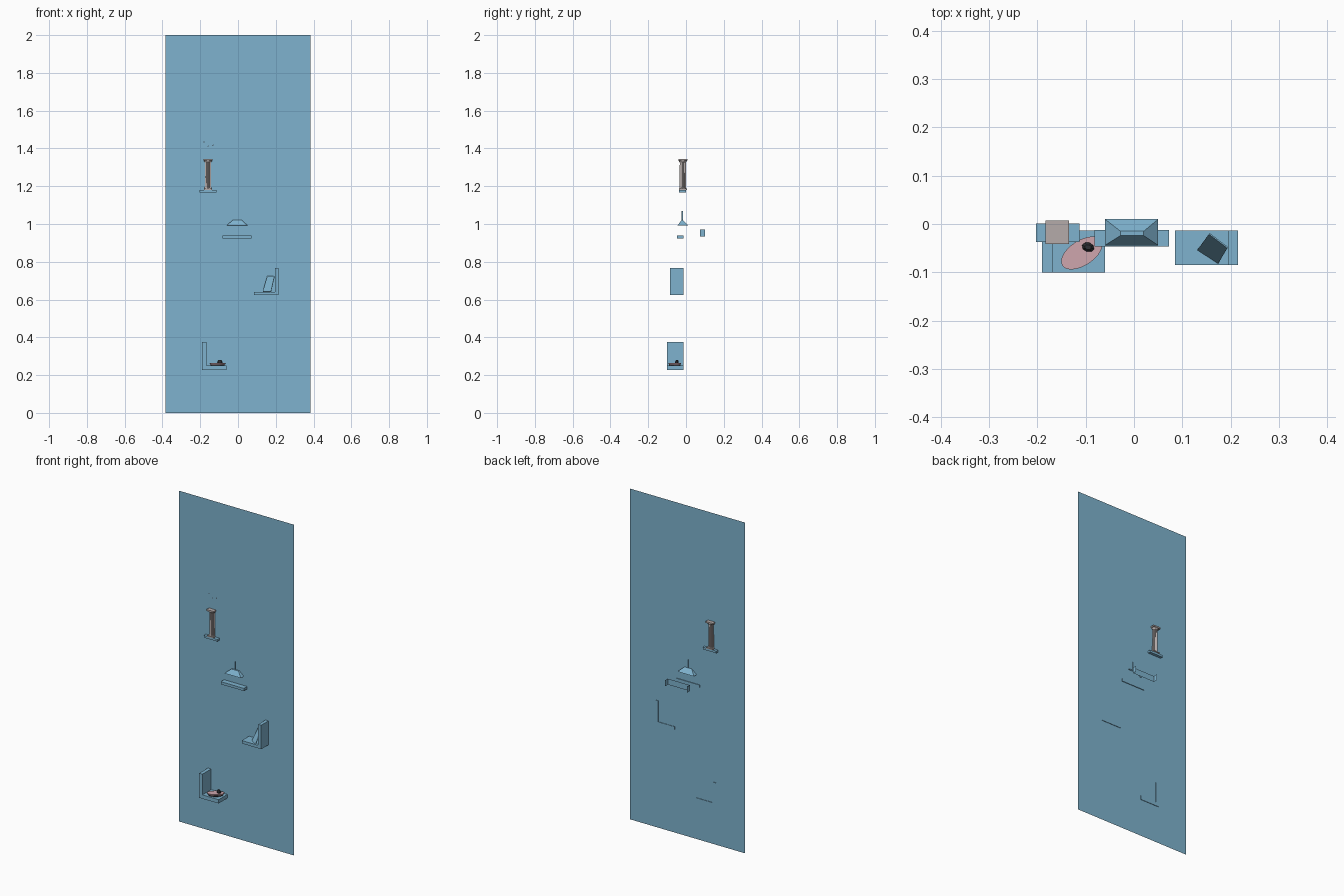
import bpy, bmesh, math
from mathutils import Matrix, Vector

if "Cube" in bpy.data.objects:
    bpy.data.objects.remove(bpy.data.objects["Cube"])


def material(name, rgb):
    m = bpy.data.materials.new(name)
    m.diffuse_color = (*rgb, 1)
    m.use_nodes = True
    m.node_tree.nodes["Principled BSDF"].inputs["Base Color"].default_value = m.diffuse_color
    return m


BLUE = material("blue", (0.21, 0.45, 0.62))
STONE = material("stone", (0.46, 0.41, 0.40))
PINK = material("pink", (0.62, 0.38, 0.42))
DARK = material("dark", (0.03, 0.03, 0.035))
WALL_Y = -0.016


def mesh(name, verts, faces, mat):
    me = bpy.data.meshes.new(name)
    me.from_pydata(verts, [], faces)
    me.materials.append(mat)
    ob = bpy.data.objects.new(name, me)
    bpy.context.collection.objects.link(ob)
    return ob


def prism(name, profile, y0, y1, mat):
    """Extrude an x/z outline along y."""
    n = len(profile)
    verts = [(x, y, z) for y in (y0, y1) for x, z in profile]
    faces = [tuple(range(n)), tuple(range(2 * n - 1, n - 1, -1))]
    faces += [(i, n + i, n + (i + 1) % n, (i + 1) % n) for i in range(n)]
    return mesh(name, verts, faces, mat)


def box(name, x0, x1, y0, y1, z0, z1, mat):
    return prism(name, [(x0, z0), (x1, z0), (x1, z1), (x0, z1)], y0, y1, mat)


def rings(name, center, levels, mat, n=24, flute=0.0, stretch=(1, 1), turn=0):
    """Stack of (radius, z) rings, optionally fluted or stretched to an oval."""
    rot = Matrix.Rotation(turn, 3, 'Z')
    verts, faces = [], []
    for r, z in levels:
        for i in range(n):
            a = 2 * math.pi * i / n
            k = r - (flute if i % 2 else 0)
            p = rot @ Vector((k * math.cos(a) * stretch[0], k * math.sin(a) * stretch[1], 0))
            verts.append((center[0] + p.x, center[1] + p.y, z))
    for j in range(len(levels) - 1):
        for i in range(n):
            k = (i + 1) % n
            faces.append((j * n + i, j * n + k, (j + 1) * n + k, (j + 1) * n + i))
    faces.append(tuple(range(n - 1, -1, -1)))
    last = (len(levels) - 1) * n
    faces.append(tuple(range(last, last + n)))
    return mesh(name, verts, faces, mat)


# Thin back panel
mesh("back_panel", [(-0.385, WALL_Y, 0), (0.385, WALL_Y, 0), (0.385, WALL_Y, 2), (-0.385, WALL_Y, 2)],
     [(0, 1, 2, 3)], BLUE)

# L-shaped shelves
prism("lower_l_shelf", [(-0.19, 0.227), (-0.06, 0.227), (-0.06, 0.25), (-0.168, 0.25),
                        (-0.168, 0.375), (-0.19, 0.375)], -0.1, -0.013, BLUE)
prism("middle_l_shelf", [(0.085, 0.623), (0.215, 0.623), (0.215, 0.768), (0.195, 0.768),
                         (0.195, 0.641), (0.085, 0.641)], -0.085, -0.013, BLUE)

# Straight shelves
box("hood_shelf", -0.082, 0.072, -0.047, -0.012, 0.922, 0.938, BLUE)
box("column_shelf", -0.203, -0.113, -0.037, 0.001, 1.168, 1.181, BLUE)

# Folded rail behind the panel
rail = [(-0.078, 0.1), (-0.078, 0.075), (0.069, 0.075), (0.069, 0.1)]
mesh("rear_rail", [(x, y, z) for z in (0.934, 0.97) for x, y in rail],
     [(i, i + 1, i + 5, i + 4) for i in range(3)], BLUE)

# Hipped hood with thin upright fin
mesh("hood", [(-0.06, -0.044, 0.993), (0.05, -0.044, 0.993), (0.05, 0.01, 0.993), (-0.06, 0.01, 0.993),
              (-0.028, -0.024, 1.02), (0.02, -0.024, 1.02), (0.02, -0.015, 1.02), (-0.028, -0.015, 1.02)],
     [(0, 1, 5, 4), (1, 2, 6, 5), (2, 3, 7, 6), (3, 0, 4, 7), (4, 5, 6, 7)], BLUE)
mesh("hood_fin", [(-0.004, y, z) for y, z in ((-0.025, 1.02), (-0.015, 1.02), (-0.015, 1.07), (-0.025, 1.07))],
     [(0, 1, 2, 3)], BLUE)

# Fluted column with square base and cap
c = (-0.159, -0.017)
rings("column_shaft", c, [(0.019, 1.186), (0.017, 1.195), (0.016, 1.325), (0.019, 1.332)], STONE, 32, 0.0025)
box("column_base", c[0] - 0.021, c[0] + 0.021, c[1] - 0.021, c[1] + 0.021, 1.181, 1.187, STONE)
rings("column_capital", c, [(0.018, 1.328), (0.023, 1.337)], STONE)
box("column_cap", c[0] - 0.024, c[0] + 0.024, c[1] - 0.024, c[1] + 0.024, 1.336, 1.345, STONE)

# Small flat flecks above the column
for i, (x, z) in enumerate([(-0.18, 1.435), (-0.158, 1.413), (-0.132, 1.418)]):
    mesh(f"fleck_{i}", [(x - 0.003, -0.02, z - 0.005), (x + 0.003, -0.02, z - 0.003), (x, -0.02, z + 0.005)],
         [(0, 1, 2)], DARK)

# Leaning picture plate
plate = [Vector(p) for p in ((0.131, -0.054, 0.642), (0.174, -0.082, 0.642),
                             (0.193, -0.05, 0.725), (0.155, -0.021, 0.725))]
normal = (plate[1] - plate[0]).cross(plate[3] - plate[0]).normalized() * 0.003
mesh("leaning_plate", plate + [p - normal for p in plate],
     [(0, 1, 2, 3), (7, 6, 5, 4)] + [(i, i + 4, (i + 1) % 4 + 4, (i + 1) % 4) for i in range(4)], BLUE)

# Oval dish on a dark foot with a small lump on top
turn = math.radians(33)
rings("dish_foot", (-0.108, -0.06), [(0.04, 0.25), (0.042, 0.257)], DARK, 32, 0, (1, 0.6), turn)
rings("oval_dish", (-0.108, -0.06), [(0.044, 0.257), (0.048, 0.264)], PINK, 32, 0, (1, 0.54), turn)
rings("dish_lump", (-0.095, -0.048), [(0.013, 0.264), (0.013, 0.272), (0.007, 0.281)], DARK, 8, 0, (1, 0.75), -0.3)

# Consistent outward faces on the closed parts
for ob in bpy.data.objects:
    bm = bmesh.new()
    bm.from_mesh(ob.data)
    if all(e.is_manifold for e in bm.edges):
        bmesh.ops.recalc_face_normals(bm, faces=bm.faces)
    bm.to_mesh(ob.data)
    bm.free()
